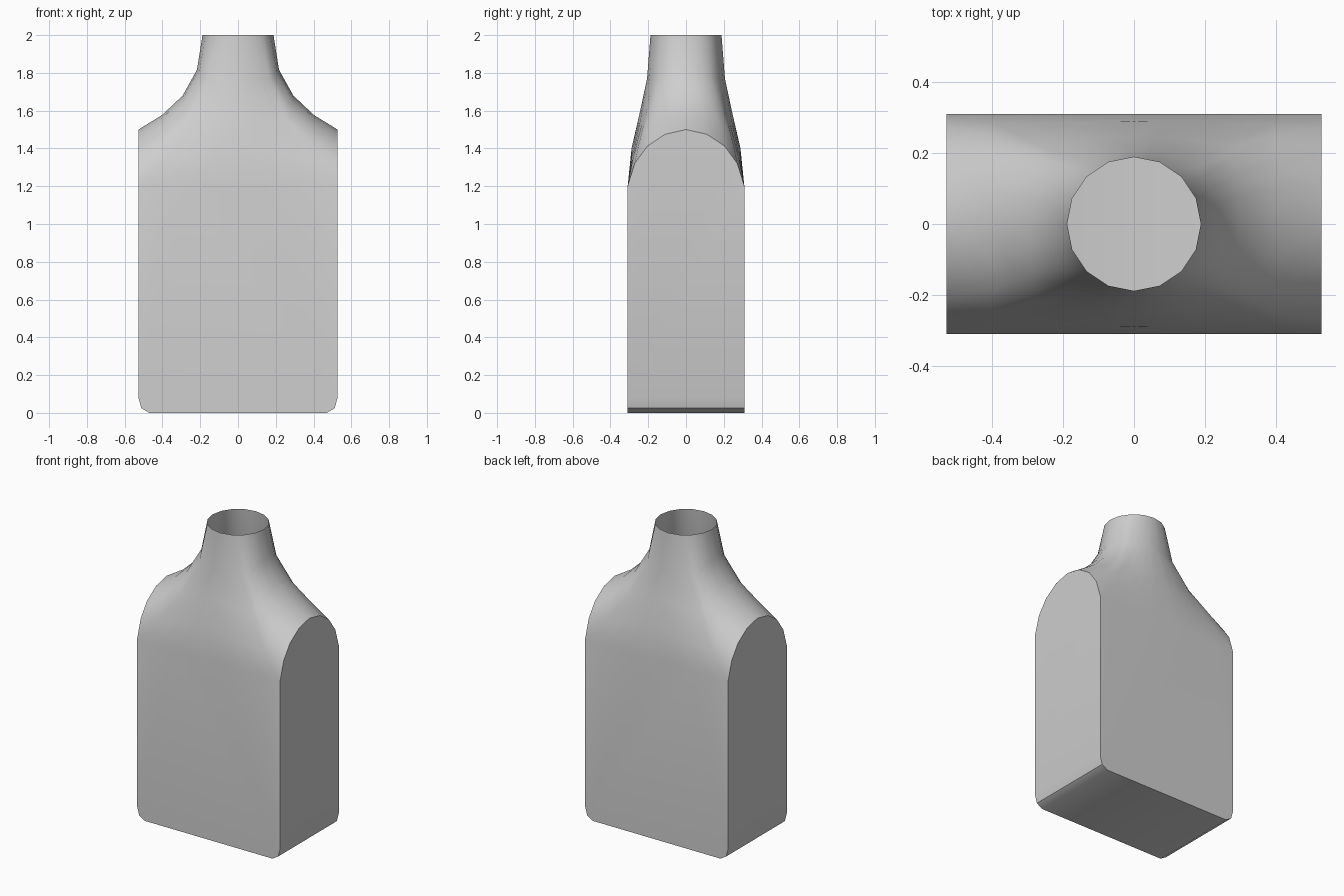
import bpy, bmesh, math
from mathutils import Vector

cube = bpy.data.objects.get("Cube")
if cube:
    bpy.data.objects.remove(cube, do_unlink=True)

HALF_W, HALF_D, NECK_R = 0.527, 0.309, 0.188
SIDE_Z, TOP_Z, STEPS = 1.2, 2.0, 4
ARCH = [(0, 1.5), (0.11, 1.475), (0.205, 1.412), (0.272, 1.32), (HALF_D, SIDE_Z)]
FOOT = [(HALF_W, 0.08), (0.512, 0.025), (0.47, 0)]


def neck_point(i):
    """Rim point on a 16-sided circle, with one extra point on each side."""
    if i % 2:
        return (neck_point(i - 1) + neck_point(i + 1)) / 2
    a = math.radians(90 * i / 8)
    return Vector((NECK_R * math.cos(a), NECK_R * math.sin(a), TOP_Z))


def shoulder_column(i):
    """Curve from the body edge up to the rim, for one of nine steps in a quarter."""
    f = i / 8
    if i <= 4:
        y, z = ARCH[i]
        start = Vector((HALF_W, y, z))
        pull = Vector((-0.17, 0, 0.09 + 0.06 * f * 2))
    else:
        x = HALF_W * (8 - i) / 4
        start = Vector((x, HALF_D, SIDE_Z))
        pull = Vector((-0.32 * x, -0.005, 0.15 + 0.15 * (f * 2 - 1)))
    end = neck_point(i)
    low = start + pull
    high = Vector((end.x, end.y, 1.72 - 0.07 * f))
    pts = []
    for k in range(STEPS + 1):
        t = k / STEPS
        s = 1 - t
        pts.append(s**3 * start + 3 * s * s * t * low + 3 * s * t * t * high + t**3 * end)
    return pts


def flip(column, sx, sy):
    return [Vector((p.x * sx, p.y * sy, p.z)) for p in column]


bm = bmesh.new()


def face(points):
    bm.faces.new([bm.verts.new(p) for p in points])


# Shoulder and neck, all the way round
quarter = [shoulder_column(i) for i in range(9)]
for sx in (1, -1):
    for sy in (1, -1):
        cols = [flip(c, sx, sy) for c in quarter]
        for a, b in zip(cols, cols[1:]):
            for k in range(STEPS):
                face((a[k], b[k], b[k + 1], a[k + 1]))

# Flat ends with arched tops
for sx in (1, -1):
    x = sx * HALF_W
    arch = [(x, -y, z) for y, z in reversed(ARCH)] + [(x, y, z) for y, z in ARCH[1:]]
    face(arch + [(x, HALF_D, FOOT[0][1]), (x, -HALF_D, FOOT[0][1])])

# Front and back panels
outline = FOOT + [(-x, z) for x, z in reversed(FOOT)]
top_edge = [(-HALF_W + HALF_W * k / 4, SIDE_Z) for k in range(9)]
for sy in (1, -1):
    face([(x, sy * HALF_D, z) for x, z in outline + top_edge])

# Base and its rounded lower corners
for (x0, z0), (x1, z1) in zip(outline, outline[1:]):
    face([(x0, -HALF_D, z0), (x1, -HALF_D, z1), (x1, HALF_D, z1), (x0, HALF_D, z0)])

bmesh.ops.remove_doubles(bm, verts=bm.verts, dist=0.0005)
bmesh.ops.recalc_face_normals(bm, faces=bm.faces)
mesh = bpy.data.meshes.new("bottle_shell")
bm.to_mesh(mesh)
bm.free()
bottle = bpy.data.objects.new("bottle_shell", mesh)
bpy.context.collection.objects.link(bottle)

# Plain grey surface
grey = bpy.data.materials.new("plain_grey")
grey.use_nodes = True
colour = (0.62, 0.62, 0.62, 1)
grey.diffuse_color = colour
for node in grey.node_tree.nodes:
    if node.type == 'BSDF_PRINCIPLED':
        node.inputs["Base Color"].default_value = colour
mesh.materials.append(grey)

bpy.ops.object.select_all(action='DESELECT')
bottle.select_set(True)
bpy.context.view_layer.objects.active = bottle
bpy.ops.object.shade_smooth_by_angle(angle=math.radians(35))
